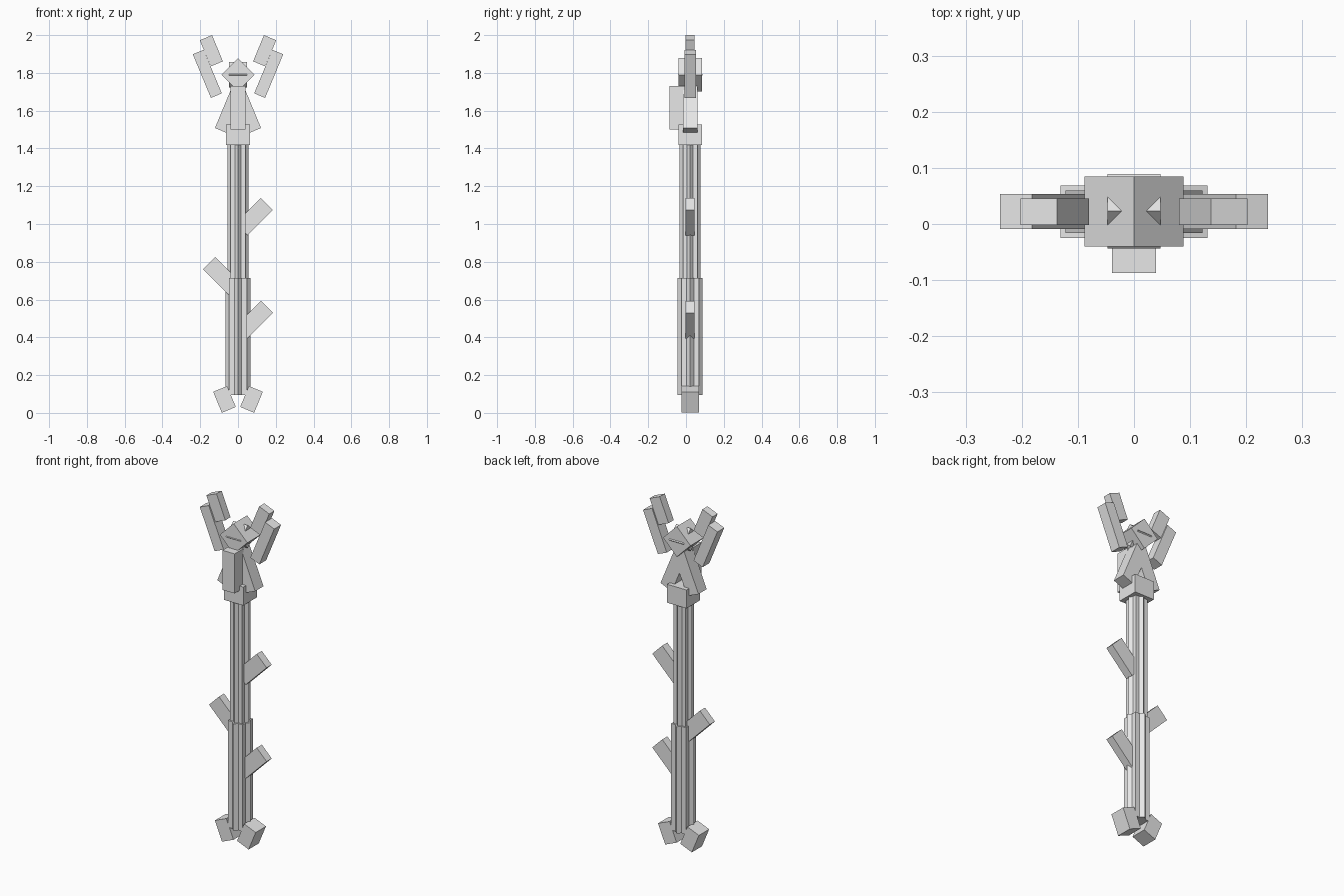
import bpy
from math import radians, cos, sin
from mathutils import Matrix

cube = bpy.data.objects.get("Cube")
if cube:
    bpy.data.objects.remove(cube, do_unlink=True)

GREY = bpy.data.materials.new("plain_grey")
GREY.use_nodes = True
GREY.diffuse_color = (0.8, 0.8, 0.8, 1)
GREY.node_tree.nodes["Principled BSDF"].inputs["Base Color"].default_value = (0.8, 0.8, 0.8, 1)

CY = 0.022  # depth of the staff's axis


def box(name, center, size, axis="Y", angle=0):
    """Flat-faced box of the given size, turned about one axis."""
    bpy.ops.mesh.primitive_cube_add(size=1)
    ob = bpy.context.object
    ob.name = ob.data.name = name
    ob.data.transform(Matrix.Rotation(radians(angle), 4, axis) @ Matrix.Diagonal((*size, 1)))
    ob.location = center
    ob.data.materials.append(GREY)
    return ob


def pair(name, x, z, size, angle):
    """Mirrored left and right boxes leaning sideways."""
    for side, s in (("left", 1), ("right", -1)):
        box(f"{side}_{name}", (s * x, CY, z), size, "Y", s * angle)


def shaft(name, width, bottom, top):
    """Eight-pointed shaft made of two crossed square bars."""
    for part, turn in (("square", 0), ("diamond", 45)):
        box(f"{name}_{part}_bar", (0, CY, (bottom + top) / 2),
            (width, width, top - bottom), "Z", turn)


def branch(name, side, tip_z):
    """Stub growing out of the shaft at 45 degrees; tip_z is its highest corner."""
    length, width = 0.19, 0.09
    x = 0.185 - (length + width) / 2 * cos(radians(45))
    z = tip_z - (length + width) / 2 * sin(radians(45))
    box(name, (side * x, CY, z), (width, 0.047, length), "Y", side * 45)


# Shaft
shaft("lower_shaft", 0.094, 0.095, 0.715)
shaft("upper_shaft", 0.078, 0.70, 1.45)

# Feet and branches
pair("foot", 0.0715, 0.0715, (0.08, 0.094, 0.12), 22.5)
branch("lower_left_branch", 1, 0.593)
branch("right_branch", -1, 0.825)
branch("upper_left_branch", 1, 1.138)

# Collar and body
box("collar", (0, CY, 1.472), (0.125, 0.125, 0.107))
pair("body_plate", 0.040, 1.604, (0.078, 0.076, 0.24), -22.5)
box("chest_block", (0, -0.047, 1.615), (0.078, 0.08, 0.23))

# Head: two cubes turned about different axes
box("head", (0, CY, 1.79), (0.125, 0.125, 0.125), "Y", 45)
box("head_core", (0, CY + 0.001, 1.79), (0.094, 0.094, 0.094), "X", 45)

# Horns
pair("horn", 0.1625, 1.795, (0.0625, 0.0625, 0.25), 22.5)
pair("horn_tip", 0.141, 1.917, (0.07, 0.047, 0.15), 22.5)
